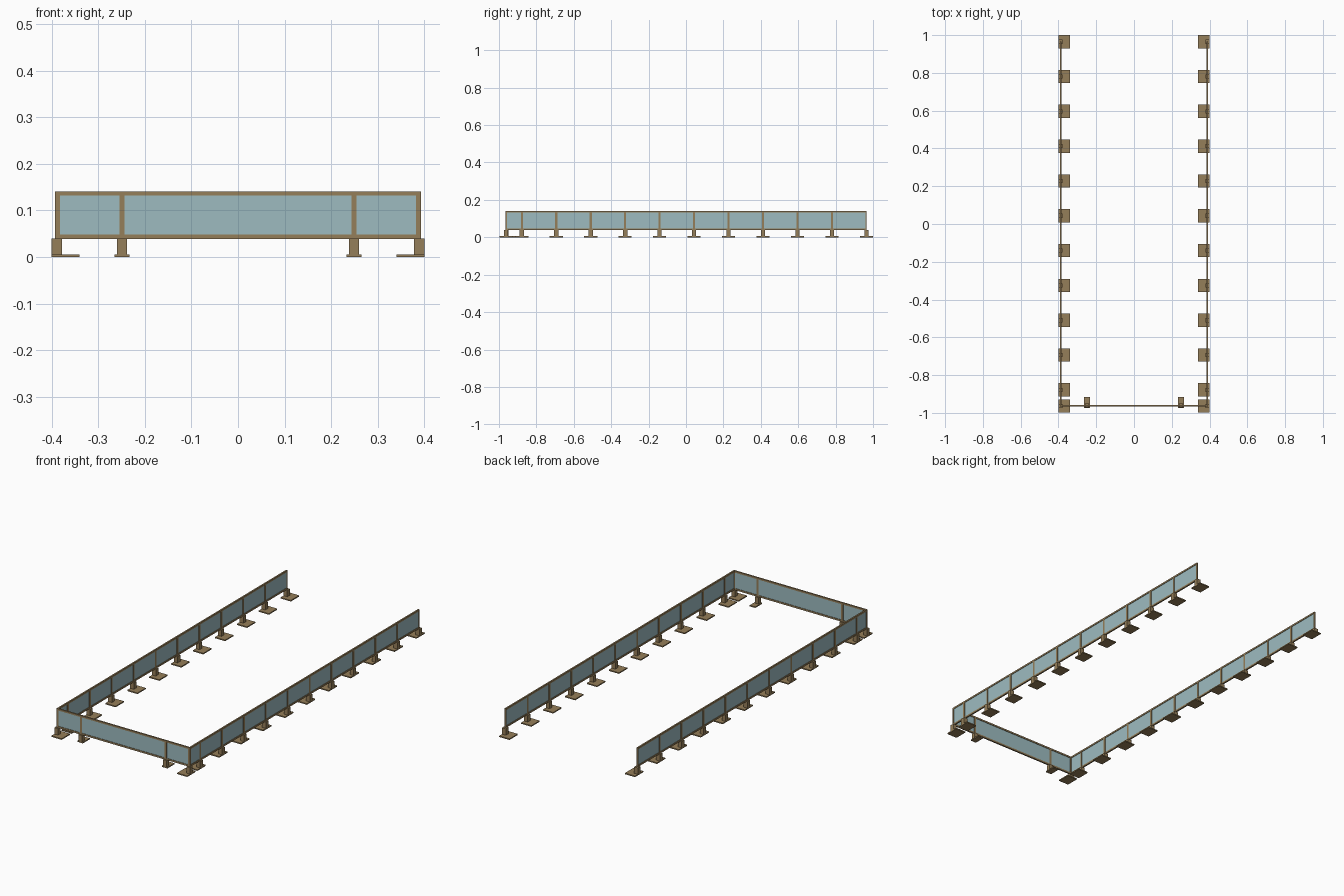
import bpy, bmesh
from mathutils import Matrix, Vector

if "Cube" in bpy.data.objects:
    bpy.data.objects.remove(bpy.data.objects["Cube"])


def material(name, rgb):
    m = bpy.data.materials.new(name)
    m.diffuse_color = (*rgb, 1)
    m.use_nodes = True
    m.node_tree.nodes["Principled BSDF"].inputs["Base Color"].default_value = m.diffuse_color
    return m


BRONZE = material("bronze metal", (0.30, 0.21, 0.10))
GLASS = material("pale blue glass", (0.34, 0.50, 0.53))


def boxes(name, mat, spans, mirror=False):
    """One object made of boxes given as (x0, x1, y0, y1, z0, z1)."""
    bm = bmesh.new()
    for x0, x1, y0, y1, z0, z1 in spans:
        centre = Vector(((x0 + x1) / 2, (y0 + y1) / 2, (z0 + z1) / 2))
        size = Matrix.Diagonal((x1 - x0, y1 - y0, z1 - z0, 1))
        bmesh.ops.create_cube(bm, size=1, matrix=Matrix.Translation(centre) @ size)
    me = bpy.data.meshes.new(name)
    bm.to_mesh(me)
    bm.free()
    me.materials.append(mat)
    ob = bpy.data.objects.new(name, me)
    bpy.context.collection.objects.link(ob)
    if mirror:
        ob.modifiers.new("mirror", 'MIRROR').use_mirror_merge = False
    return ob


X, Y = 0.389, 0.965          # centre lines of side and front panels
Z0, Z1 = 0.039, 0.141        # bottom and top of the railing
RAIL, HALF = 0.009, 0.004    # rail height, half frame thickness
POST, FOOT = 0.0055, 0.011   # half widths of posts and feet
FOOT_TOP, PLATE = 0.04, 0.006

side_y = [Y - i * 0.1843 for i in range(11)] + [-Y + 0.002]
front_x = 0.249

# Side railings, mirrored to both sides
boxes("side_rails", BRONZE,
      [(X - HALF, X + HALF, -Y, Y, z, z + RAIL) for z in (Z0, Z1 - RAIL)], True)
boxes("side_posts", BRONZE,
      [(X - HALF, X + HALF, max(y - POST, -Y), min(y + POST, Y),
        Z0 + RAIL, Z1 - RAIL) for y in side_y], True)
boxes("side_glass", GLASS,
      [(X - 0.0015, X + 0.0015, -Y + POST, Y - POST, Z0 + RAIL, Z1 - RAIL)], True)
boxes("side_feet", BRONZE,
      [(X - FOOT, X + FOOT, y - FOOT, y + FOOT, PLATE, FOOT_TOP) for y in side_y], True)
boxes("side_base_plates", BRONZE,
      [(0.34, 0.40, y - 0.035, y + 0.035, 0, PLATE) for y in side_y], True)

# Front railing
F = -Y + HALF
W = X + HALF
boxes("front_rails", BRONZE,
      [(-W, W, F - HALF, F + HALF, z, z + RAIL) for z in (Z0, Z1 - RAIL)])
boxes("front_posts", BRONZE,
      [(x - POST, x + POST, F - HALF, F + HALF, Z0 + RAIL, Z1 - RAIL)
       for x in (front_x, W - POST)], True)
boxes("front_glass", GLASS,
      [(-W + POST, W - POST, F - 0.0015, F + 0.0015, Z0 + RAIL, Z1 - RAIL)])
boxes("front_feet", BRONZE,
      [(front_x - FOOT, front_x + FOOT, F - FOOT, F + FOOT, PLATE, FOOT_TOP)], True)
boxes("front_base_plates", BRONZE,
      [(front_x - 0.0165, front_x + 0.0165, -0.973, -0.915, 0, PLATE)], True)
